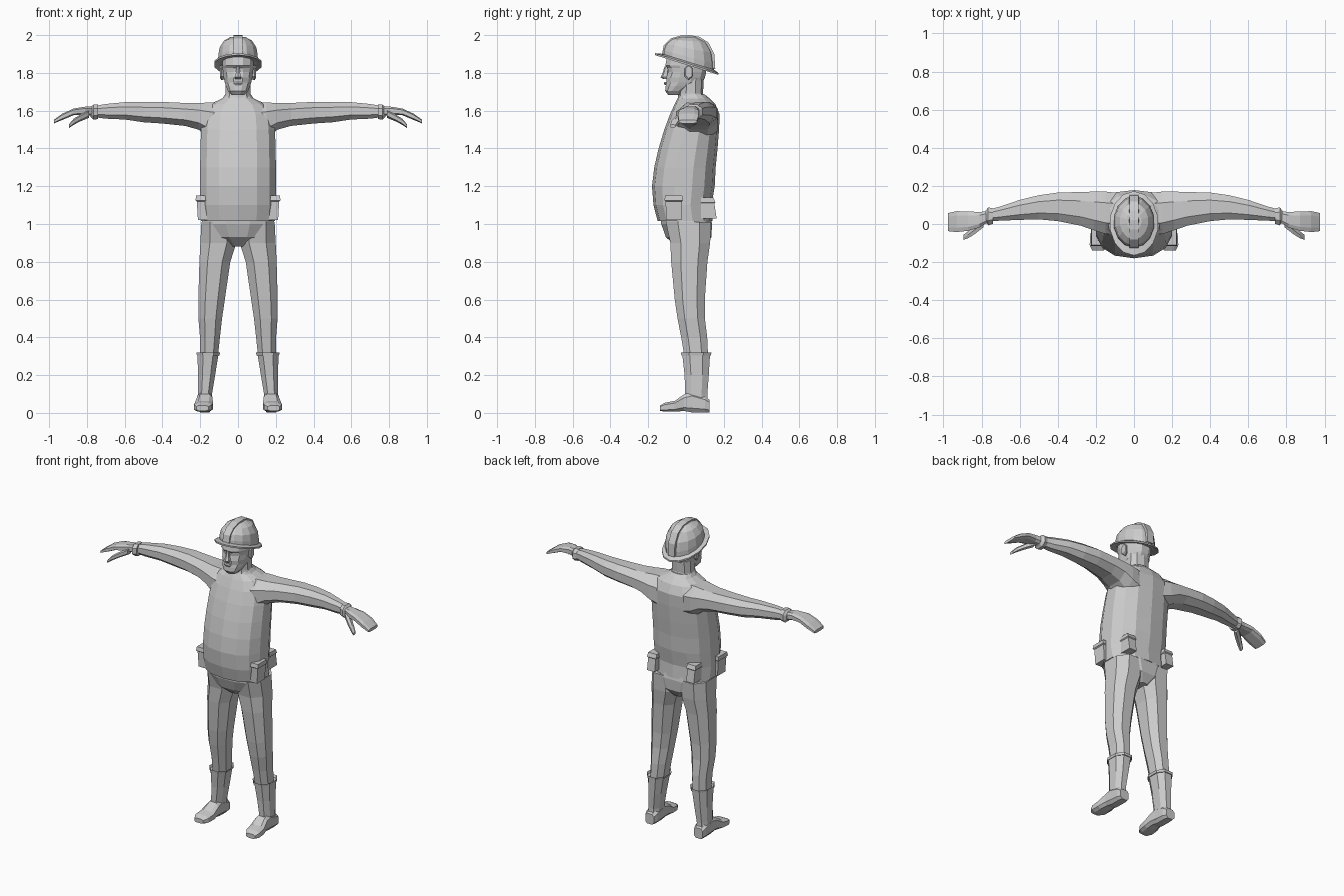
import bpy, bmesh, math
from mathutils import Vector

GREY = bpy.data.materials.new("plain grey")
GREY.diffuse_color = (0.6, 0.6, 0.6, 1)


def oval(axis, pos, a0, a1, b0, b1, n=10, p=0.85):
    """Squarish oval across one axis; a and b are the extents on the other two axes."""
    pts = []
    for i in range(n):
        t = 2 * math.pi * (i + 0.5) / n
        k = 1 / math.cos(math.pi / n) if n == 4 else 1
        u, v = [math.copysign(abs(f) ** p, f) * k for f in (math.cos(t), math.sin(t))]
        if n == 4:
            u, v = math.copysign(1, u), math.copysign(1, v)
        a, b = (a0 + a1) / 2 + u * (a1 - a0) / 2, (b0 + b1) / 2 + v * (b1 - b0) / 2
        pts.append(Vector({"x": (pos, a, b), "y": (a, pos, b), "z": (a, b, pos)}[axis]))
    return pts


def loft(name, rings, mirror=False, closed=False):
    """Skin a list of rings; ends are capped unless the rings form a loop."""
    bm = bmesh.new()
    vs = [[bm.verts.new(p) for p in r] for r in rings]
    n = len(vs[0])
    pairs = list(zip(vs, vs[1:])) + ([(vs[-1], vs[0])] if closed else [])
    for r, s in pairs:
        for i in range(n):
            bm.faces.new((r[i], r[(i + 1) % n], s[(i + 1) % n], s[i]))
    if not closed:
        bm.faces.new(vs[0])
        bm.faces.new(vs[-1])
    bmesh.ops.recalc_face_normals(bm, faces=bm.faces)
    me = bpy.data.meshes.new(name)
    bm.to_mesh(me)
    bm.free()
    me.materials.append(GREY)
    ob = bpy.data.objects.new(name, me)
    bpy.context.collection.objects.link(ob)
    if mirror:
        ob.modifiers.new("mirror", "MIRROR")
    return ob


def tube(name, axis, rows, n=10, p=0.85, mirror=False):
    return loft(name, [oval(axis, *r, n=n, p=p) for r in rows], mirror)


# shirt: (z, left, right, front, back)
tube("shirt", "z", [
    (1.015, -.2, .2, -.15, .14), (1.10, -.205, .205, -.172, .135), (1.2, -.205, .205, -.18, .152),
    (1.3, -.205, .205, -.168, .157), (1.4, -.203, .203, -.145, .167), (1.5, -.2, .2, -.115, .175),
    (1.58, -.19, .19, -.085, .178), (1.635, -.15, .15, -.06, .155), (1.665, -.085, .085, -.045, .125),
    (1.685, -.07, .07, -.035, .1)], n=14)
# hips closing into the crotch
tube("hips", "z", [(1.06, -.19, .19, -.14, .13), (1.0, -.198, .198, -.135, .142),
                   (.93, -.15, .15, -.11, .138), (.88, -.05, .05, -.05, .10)], n=12)
# trouser legs: (z, inner, outer, front, back)
tube("trouser_leg", "z", [
    (1.01, .01, .2, -.115, .142), (.9, .002, .206, -.09, .135), (.8, .035, .21, -.085, .12),
    (.6, .065, .215, -.065, .105), (.5, .08, .214, -.05, .105), (.4, .092, .205, -.03, .117),
    (.28, .105, .205, -.01, .122)], n=8, mirror=True)
# boots: shaft and foot
tube("boot_shaft", "z", [
    (.305, .095, .222, -.03, .138), (.32, .09, .225, -.032, .14), (.305, .1, .218, -.024, .132),
    (.2, .118, .215, -.012, .125), (.1, .135, .215, -.008, .117), (.02, .137, .215, 0, .12)][0:6],
    n=8, mirror=True)
tube("boot_foot", "y", [
    (.125, .145, .21, 0, .07), (.1, .135, .218, 0, .09), (.03, .135, .218, 0, .115),
    (-.01, .133, .22, .008, .1), (-.06, .13, .232, .005, .065), (-.11, .135, .235, .005, .055),
    (-.138, .155, .222, .01, .04)], n=8, p=.6, mirror=True)

# sleeves: (x, front, back, bottom, top)
tube("sleeve", "x", [
    (.08, -.06, .17, 1.42, 1.65), (.15, -.06, .178, 1.45, 1.65), (.21, -.04, .177, 1.495, 1.645),
    (.28, -.015, .174, 1.515, 1.645), (.4, .01, .17, 1.528, 1.65), (.5, .02, .155, 1.535, 1.65),
    (.6, .018, .13, 1.55, 1.648), (.7, .015, .095, 1.555, 1.638), (.77, .012, .075, 1.565, 1.625)],
    n=8, mirror=True)
# glove cuff, palm with fingers, thumb
tube("glove_cuff", "x", [(.74, -.002, .085, 1.553, 1.635), (.765, -.01, .09, 1.55, 1.635),
                         (.78, .01, .07, 1.565, 1.62)], n=8, mirror=True)
tube("hand", "x", [
    (.76, .012, .07, 1.57, 1.622), (.81, -.02, .065, 1.575, 1.622), (.87, -.038, .068, 1.575, 1.612),
    (.93, -.045, .07, 1.55, 1.585), (.975, -.04, .06, 1.532, 1.552)], n=8, p=.6, mirror=True)
tube("thumb", "x", [(.79, -.02, .03, 1.562, 1.605), (.835, -.055, -.005, 1.543, 1.58),
                    (.87, -.077, -.035, 1.525, 1.557), (.895, -.085, -.055, 1.508, 1.528)],
     n=6, mirror=True)

# neck and head, with brow, eye hollow, mouth and chin in the ring depths
tube("neck", "z", [(1.63, -.085, .085, -.05, .125), (1.69, -.07, .07, -.04, .09),
                   (1.78, -.07, .07, -.04, .095)], n=10)
tube("head", "z", [
    (1.683, -.035, .035, -.095, -.02), (1.705, -.055, .055, -.112, .0), (1.73, -.066, .066, -.11, .05),
    (1.748, -.072, .072, -.106, .088), (1.775, -.078, .078, -.108, .103), (1.805, -.082, .082, -.098, .11),
    (1.825, -.084, .084, -.1, .111), (1.838, -.085, .085, -.113, .111), (1.9, -.083, .083, -.1, .11)],
    n=12)
tube("nose", "z", [(1.767, -.016, .016, -.12, -.09), (1.777, -.02, .02, -.134, -.09),
                   (1.8, -.012, .012, -.124, -.09), (1.835, -.009, .009, -.113, -.09)], n=6)
tube("lips", "z", [(1.736, -.018, .018, -.113, -.09), (1.745, -.026, .026, -.117, -.09),
                   (1.753, -.018, .018, -.113, -.09)], n=6)
tube("ear", "x", [(.074, -.005, .03, 1.765, 1.835), (.088, -.012, .038, 1.762, 1.842),
                  (.094, -.004, .034, 1.77, 1.838)], n=6, mirror=True)


# hard hat: tilted rings that level out towards the crown
def hat_ring(ax, y0, y1, z, slope, n=14):
    pts = oval("z", z, -ax, ax, y0, y1, n, 1.0)
    for v in pts:
        v.z -= slope * (v.y - .01)
    return pts


loft("hat_shell", [hat_ring(*r) for r in (
    (.108, -.125, .147, 1.85, .3), (.107, -.123, .148, 1.885, .26), (.1, -.112, .14, 1.93, .18),
    (.075, -.08, .11, 1.97, .09), (.04, -.03, .06, 1.99, .03))])
loft("hat_brim", [hat_ring(*r) for r in (
    (.1, -.118, .14, 1.862, .3), (.128, -.165, .172, 1.85, .31),
    (.128, -.165, .172, 1.84, .31), (.1, -.118, .14, 1.848, .3))], closed=True)
# raised rib over the crown, from front to back
rib = []
for y, z in ((-.128, 1.895), (-.118, 1.945), (-.082, 1.982), (-.03, 1.997), (.02, 2.0),
             (.07, 1.991), (.118, 1.962), (.15, 1.9), (.155, 1.82)):
    c = Vector((0, .015, 1.88))
    o = Vector((0, y, z))
    i = o + (c - o) * .25
    rib.append([Vector((s, q.y, q.z)) for s, q in ((-.024, o), (.024, o), (.027, i), (-.027, i))])
loft("hat_rib", rib)

# tool pouches at the front sides and back sides
tube("front_pouch", "z", [(1.02, .15, .212, -.105, -.025), (1.12, .15, .218, -.108, -.022),
                          (1.125, .15, .225, -.115, -.018), (1.15, .15, .222, -.11, -.02)],
     n=4, mirror=True)
tube("back_pouch", "z", [(1.03, .115, .17, .08, .162), (1.11, .115, .17, .08, .15),
                         (1.115, .11, .175, .08, .155), (1.14, .112, .173, .08, .145)],
     n=4, mirror=True)
